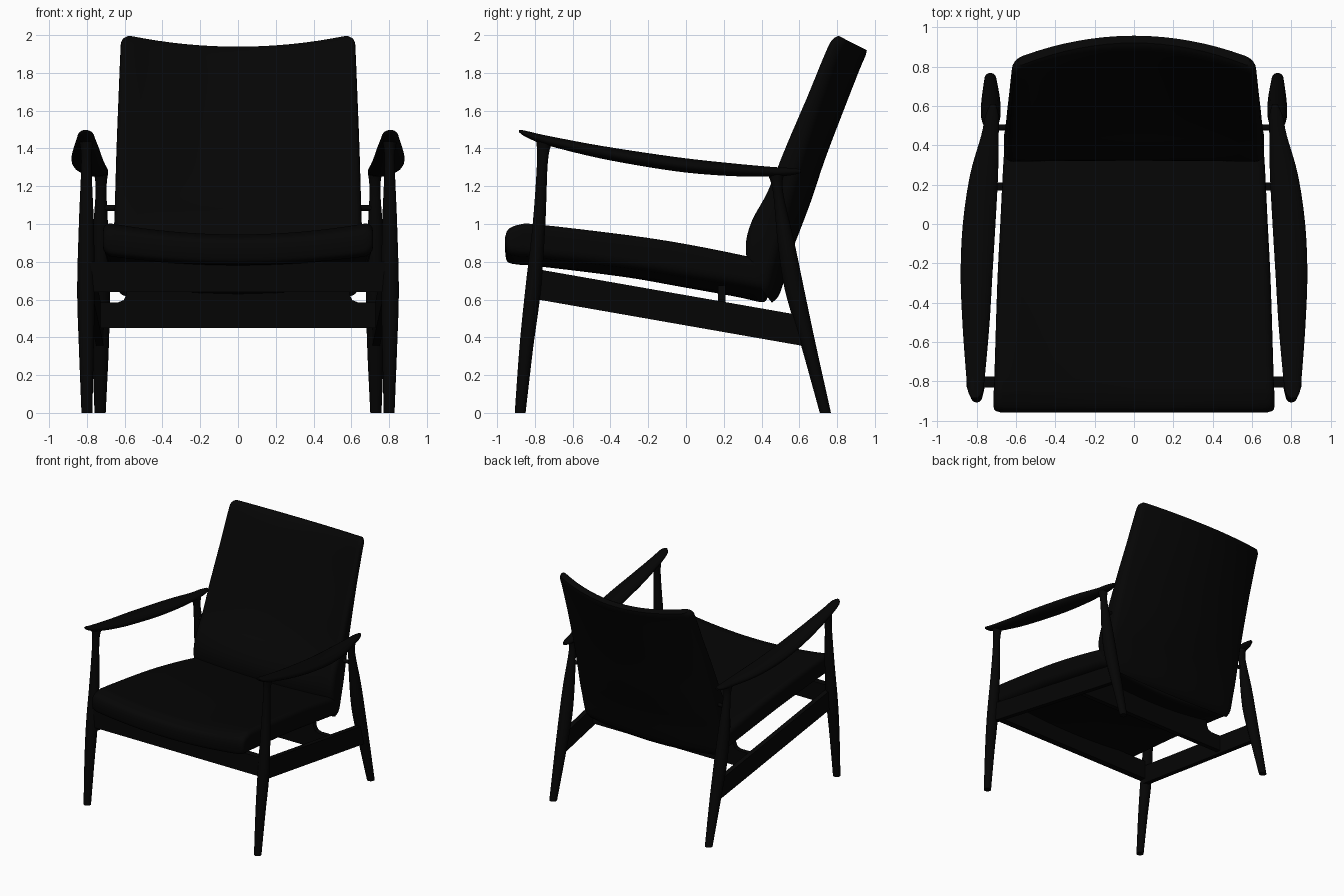
import bpy, bmesh, math
from mathutils import Vector

if "Cube" in bpy.data.objects:
    bpy.data.objects.remove(bpy.data.objects["Cube"])

black = bpy.data.materials.new("black")
black.diffuse_color = (0.0015, 0.0015, 0.0015, 1)
black.use_nodes = True
black.node_tree.nodes["Principled BSDF"].inputs["Base Color"].default_value = black.diffuse_color


def finish(name, bm):
    bmesh.ops.recalc_face_normals(bm, faces=bm.faces)
    me = bpy.data.meshes.new(name)
    bm.to_mesh(me)
    bm.free()
    ob = bpy.data.objects.new(name, me)
    bpy.context.collection.objects.link(ob)
    me.materials.append(black)
    bpy.ops.object.select_all(action='DESELECT')
    ob.select_set(True)
    bpy.context.view_layer.objects.active = ob
    bpy.ops.object.shade_smooth_by_angle(angle=math.radians(40))
    return ob


def loft(name, rings):
    """Skin a list of equal closed rings, with strip-shaped end caps."""
    bm = bmesh.new()
    vs = [[bm.verts.new(p) for p in r] for r in rings]
    n = len(rings[0])
    for a, b in zip(vs, vs[1:]):
        for i in range(n):
            j = (i + 1) % n
            bm.faces.new((a[i], a[j], b[j], b[i]))
    for r in (vs[0], vs[-1]):
        for i in range(n // 2 - 1):
            bm.faces.new((r[i], r[i + 1], r[n - 2 - i], r[n - 1 - i]))
    return finish(name, bm)


def smooth(rows, k=5):
    """Catmull-Rom refinement of number rows."""
    out = []
    for i in range(len(rows) - 1):
        p = [rows[max(0, min(len(rows) - 1, i + d))] for d in (-1, 0, 1, 2)]
        for s in range(k):
            t = s / k
            out.append([b + 0.5 * t * (c - a + t * (2*a - 5*b + 4*c - d + t * (3*(b - c) + d - a)))
                        for a, b, c, d in zip(*p)])
    return out + [list(rows[-1])]


def pad(name, rows):
    """Bowed cushion. Row: face y,z at side / rear y,z at centre / half width / face bow / rear bow."""
    rings = []
    for fy, fz, by, bz, w, bow_f, bow_b in smooth(rows, 4):
        f, b = Vector((0, fy, fz)), Vector((0, by, bz))
        d = (b - f).normalized()
        t = max((b - f).length - bow_b, 0.01)
        r = min(0.045, t * 0.48)
        arc = [math.radians(a) for a in (0, 22.5, 45, 67.5, 90)]
        half = [(-w + r - r * math.cos(a), r - r * math.sin(a)) for a in arc]
        half += [((w - r) * (i / 8 - 1), 0) for i in range(1, 16)]
        half += [(-x, e) for x, e in reversed(half[:5])]
        loop = [(x, e, bow_f) for x, e in half] + [(x, t - e, bow_b) for x, e in reversed(half)]
        rings.append([f + Vector((x, 0, 0)) + d * (e + bow * (1 - (x / w) ** 2)) for x, e, bow in loop])
    return loft(name, rings)


def ellipse_rings(rows, s, axis, n=20):
    """Row: x, y, z, radius in x, radius in the other direction."""
    rings = []
    for x, y, z, rx, r2 in smooth(rows):
        ring = []
        for i in range(n):
            a = 2 * math.pi * (i + 0.5) / n
            c, q = rx * math.cos(a), r2 * math.sin(a)
            ring.append((s * (x + c), y + q, z) if axis == 'z' else (s * (x + c), y, z + q))
        rings.append(ring)
    return rings


def extrude_xz(name, pts, y0, y1):
    bm = bmesh.new()
    f = bm.faces.new([bm.verts.new((x, y0, z)) for x, z in pts])
    g = bmesh.ops.extrude_face_region(bm, geom=[f])
    bmesh.ops.translate(bm, vec=(0, y1 - y0, 0),
                        verts=[v for v in g['geom'] if isinstance(v, bmesh.types.BMVert)])
    return finish(name, bm)


# cushions
pad("seat", [(-.957, .935, -.957, .85, .68, .05, .05), (-.94, .98, -.945, .80, .71, .06, .05),
             (-.88, 1.005, -.89, .785, .715, .065, .05), (-.78, 1.005, -.80, .778, .71, .065, .05),
             (-.30, .947, -.33, .72, .695, .055, .055), (0, .90, -.03, .668, .68, .05, .06),
             (.30, .838, .27, .614, .665, .03, .065), (.40, .81, .40, .586, .655, .02, .07),
             (.44, .75, .43, .605, .64, .03, .06)])
pad("backrest", [(.38, .68, .455, .583, .63, .0, .05), (.335, .76, .50, .64, .655, .0, .065),
                 (.315, .89, .56, .85, .66, .01, .07), (.345, 1.02, .605, .97, .655, .04, .08),
                 (.425, 1.18, .665, 1.13, .65, .085, .10), (.52, 1.42, .735, 1.34, .643, .11, .11),
                 (.63, 1.68, .83, 1.59, .633, .125, .125), (.73, 1.92, .92, 1.82, .623, .135, .135),
                 (.765, 1.982, .95, 1.89, .617, .14, .135), (.80, 2.0, .957, 1.92, .59, .135, .125)])

front_leg = [(.80, -.878, 0, .029, .029), (.803, -.845, .35, .04, .037), (.805, -.81, .65, .047, .042),
             (.803, -.778, 1.0, .04, .034), (.803, -.76, 1.33, .027, .029), (.803, -.75, 1.44, .038, .044)]
back_leg = [(.73, .738, 0, .03, .03), (.728, .648, .36, .045, .04), (.728, .575, .65, .051, .052),
            (.728, .53, .9, .045, .045), (.725, .487, 1.17, .029, .027), (.725, .475, 1.27, .038, .045)]
armrest = [(.808, -.885, 1.493, .014, .006), (.806, -.85, 1.478, .038, .016), (.805, -.75, 1.446, .05, .025),
           (.803, -.5, 1.39, .07, .033), (.80, -.25, 1.346, .082, .037), (.787, 0, 1.31, .084, .038),
           (.762, .25, 1.287, .072, .034), (.732, .45, 1.277, .045, .026),
           (.722, .55, 1.277, .034, .02), (.716, .61, 1.28, .014, .01)]

# parts repeated on both sides
for s, side in ((1, "right"), (-1, "left")):
    loft("front_leg_" + side, ellipse_rings(front_leg, s, 'z'))
    loft("back_leg_" + side, ellipse_rings(back_leg, s, 'z'))
    loft("armrest_" + side, ellipse_rings(armrest, s, 'y'))
    # sloping side rail
    loft("side_rail_" + side, [[(s * (x - .02), y, z), (s * (x + .02), y, z),
                                (s * (x + .02), y, z + .16), (s * (x - .02), y, z + .16)]
                               for x, y, z in ((.785, -.80, .603), (.73, .645, .35))])
    # pin holding the backrest
    loft("back_pin_" + side, [[(s * x, .49 + .015 * math.cos(a * math.pi / 6),
                                1.085 + .015 * math.sin(a * math.pi / 6)) for a in range(12)]
                              for x in (.60, .725)])

# cross rails; the rear one rises to carry the seat
extrude_xz("front_rail", [(-.79, .64), (.79, .64), (.79, .80), (-.79, .80)], -.83, -.775)
right = [(.735, .45), (.735, .585), (.635, .585), (.605, .597), (.59, .63), (.585, .675)]
extrude_xz("rear_rail", right + [(x, .675 - .045 * (1 - (x / .585) ** 2)) for x in (.4, .2, 0, -.2, -.4)]
           + [(-x, z) for x, z in reversed(right)], .17, .21)
